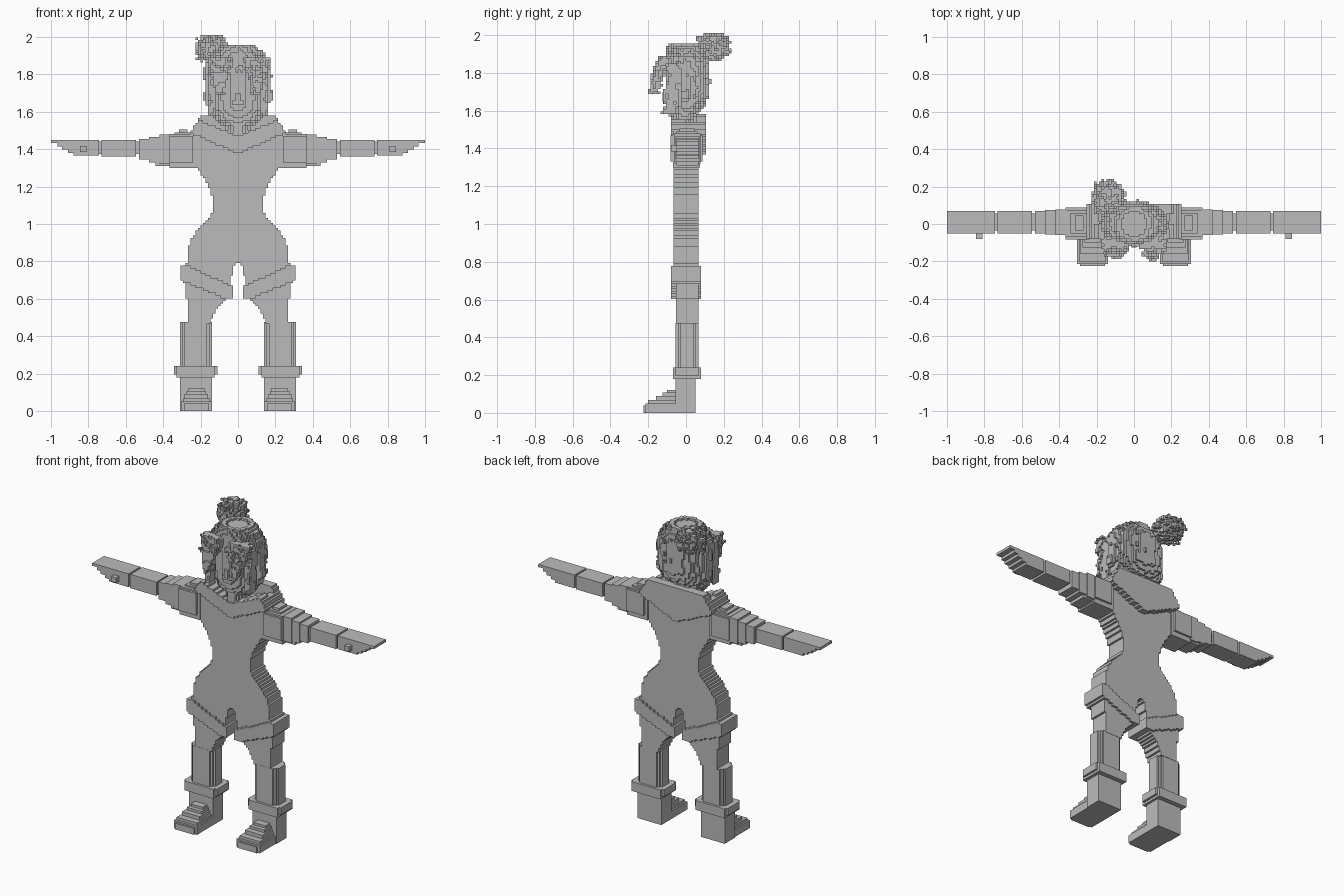
import bpy, bmesh, math
from mathutils import Vector, noise

H = 0.0134  # block size
GREY = bpy.data.materials.new("plain grey")
GREY.diffuse_color = (0.5, 0.5, 0.5, 1)


def finish(name, bm):
    me = bpy.data.meshes.new(name)
    bm.to_mesh(me)
    bm.free()
    me.materials.append(GREY)
    ob = bpy.data.objects.new(name, me)
    bpy.context.collection.objects.link(ob)
    return ob


def curve(pts, t):
    """Linear interpolation through (t, value) pairs."""
    if t <= pts[0][0]:
        return pts[0][1]
    for (a, u), (b, v) in zip(pts, pts[1:]):
        if t <= b:
            return u + (v - u) * (t - a) / (b - a)
    return pts[-1][1]


def blocks(name, lo, hi, inside):
    """Surface of all blocks whose centre satisfies inside(x, y, z)."""
    rng = [range(math.floor(a / H), math.ceil(b / H)) for a, b in zip(lo, hi)]
    cells = {(i, j, k) for i in rng[0] for j in rng[1] for k in rng[2]
             if inside((i + .5) * H, (j + .5) * H, (k + .5) * H)}
    bm, verts = bmesh.new(), {}

    def vert(p):
        if p not in verts:
            verts[p] = bm.verts.new([c * H for c in p])
        return verts[p]

    for c in cells:
        for ax in range(3):
            for s in (0, 1):
                n = list(c)
                n[ax] += 2 * s - 1
                if tuple(n) in cells:
                    continue
                quad = []
                for u, v in ((0, 0), (1, 0), (1, 1), (0, 1)):
                    p = list(c)
                    p[ax] += s
                    p[(ax + 1) % 3] += u
                    p[(ax + 2) % 3] += v
                    quad.append(vert(tuple(p)))
                bm.faces.new(quad if s else quad[::-1])
    return finish(name, bm)


def boxes(name, specs):
    """Joined boxes, each (x0, x1, y0, y1, z0, z1)."""
    bm = bmesh.new()
    for b in specs:
        r = bmesh.ops.create_cube(bm, size=1)
        for v in r["verts"]:
            v.co = Vector([b[2 * i] if v.co[i] < 0 else b[2 * i + 1] for i in range(3)])
    return finish(name, bm)


# ---- torso, hips and thighs
OUTER = [(.48, .27), (.59, .27), (.62, .28), (.78, .275), (.85, .272), (.92, .25), (.97, .215),
         (1.0, .18), (1.05, .145), (1.1, .128), (1.15, .138), (1.2, .155), (1.25, .18),
         (1.3, .225), (1.33, .25), (1.49, .25), (1.53, .235), (1.57, .20)]
INNER = [(.48, .15), (.53, .125), (.56, .10), (.595, .075), (.60, .04), (.66, .04), (.72, .035),
         (.77, .025), (.80, 0), (.81, -1)]


def torso(x, y, z):
    a = abs(x)
    if not curve(INNER, z) < a < curve(OUTER, z):
        return False
    if z < .6 + .4 * (a - .04):
        return -.055 < y < .065
    return -.07 < y < .065 and z < 1.47 + .35 * a


blocks("torso", (-.3, -.08, .48), (.3, .08, 1.57), torso)

# slanted bands around the thighs
blocks("thigh_bands", (-.32, -.08, .58), (.32, .09, .79),
       lambda x, y, z: max(.03, curve(INNER, z) - .01) < abs(x) < .305 and -.075 < y < .085
       and .59 + .4 * (abs(x) - .04) < z < min(.78, .67 + .46 * (abs(x) - .04)))

# raised V collar at the back
blocks("back_collar", (-.26, .05, 1.33), (.26, .11, 1.58),
       lambda x, y, z: abs(x) < curve(OUTER, z) and .05 < y < .105 and z > 1.36 + .45 * abs(x))

# V collar at the front
blocks("front_collar", (-.26, -.085, 1.37), (.26, 0, 1.57),
       lambda x, y, z: abs(x) < curve(OUTER, z) and -.082 < y < 0
       and 1.375 + .45 * abs(x) < z < 1.47 + .4 * abs(x))

blocks("neck", (-.1, -.1, 1.42), (.1, .1, 1.62),
       lambda x, y, z: math.hypot(x, y) < .065 and z > 1.43)

# ---- head, with a narrower face towards the chin
WIDTH = [(1.52, .09), (1.56, .135), (1.6, .15), (1.66, .172), (1.84, .172), (1.88, .16),
         (1.92, .13), (1.95, .09)]
FRONT = [(1.52, .06), (1.56, .09), (1.62, .11), (1.88, .11), (1.95, .09)]
BACK = [(1.52, .03), (1.58, .06), (1.62, .095), (1.70, .12), (1.86, .12), (1.95, .09)]


def head_dist(x, y, z):
    return math.hypot(x / curve(WIDTH, z), y / curve(FRONT if y < 0 else BACK, z))


blocks("head", (-.2, -.15, 1.53), (.2, .15, 1.94),
       lambda x, y, z: 1.53 < z < 1.94 and head_dist(x, y, z) < .94)

# nose
boxes("nose", [(-.013, .013, -.125, -.09, 1.65, 1.70), (-.03, .03, -.118, -.09, 1.635, 1.66)])


def hair(x, y, z):
    d = head_dist(x, y, z)
    ragged = noise.noise(Vector((x * 45, y * 45, z * 14)))
    line = 1.80 + .1 * x if y < -.03 else 1.60 + (-.3 * y if y < .05 else 0)
    return z < 1.95 and z > line + .04 * ragged and .75 < d < 1.03 + .09 * ragged


blocks("hair", (-.2, -.16, 1.56), (.2, .16, 1.96), hair)


# fringe locks falling in front of the face
def fringe(x, y, z):
    ragged = .02 * noise.noise(Vector((x * 50, y * 40, z * 30)))
    mid = curve([(1.70, -.17), (1.76, -.155), (1.82, -.14), (1.88, -.11)], z)
    wide = curve([(1.70, .015), (1.78, .035), (1.88, .07)], z)
    return abs(y - mid) < .024 + ragged and min(abs(x + .10), abs(x - .10)) < wide + ragged


blocks("fringe", (-.18, -.2, 1.69), (.18, -.08, 1.88), fringe)
blocks("side_locks", (-.18, -.14, 1.57), (.18, -.04, 1.84),
       lambda x, y, z: 1.58 < z and .118 < abs(x) < .165 and
       abs(y + .07 + .1 * (1.75 - z)) < .03 + .03 * noise.noise(Vector((x * 40, y * 40, z * 20))))


# ragged bun on one side of the crown
def bun(x, y, z):
    p = Vector(((x + .14) / .085, (y - .145) / .085, (z - 1.94) / .072))
    return p.length < 1 + .4 * noise.noise(Vector((x * 60, y * 60, z * 60)))


blocks("bun", (-.225, .05, 1.87), (-.05, .23, 2.0), bun)
boxes("bun_tie", [(-.12, -.07, .05, .11, 1.87, 1.93)])

# ---- limbs, mirrored
for s, side in ((-1, "right"), (1, "left")):
    def mirrored(name, specs):
        boxes(f"{side}_{name}", [(min(s * b[0], s * b[1]), max(s * b[0], s * b[1]), *b[2:])
                                 for b in specs])

    # puffed shoulder in steps
    mirrored("shoulder", [(.22, .365, -.07, .075, 1.30, 1.48), (.24, .365, -.083, .088, 1.33, 1.47),
                          (.255, .34, -.05, .06, 1.47, 1.49), (.27, .315, -.035, .045, 1.48, 1.505)])
    # stepped sleeve
    mirrored("sleeve", [(.36, .42, -.06, .078, 1.32, 1.478), (.42, .475, -.055, .074, 1.33, 1.465),
                        (.475, .53, -.05, .07, 1.345, 1.455), (.36, .44, -.05, .065, 1.31, 1.34)])
    mirrored("wrist_joints", [(.52, .56, -.035, .055, 1.375, 1.44),
                              (.725, .75, -.035, .055, 1.375, 1.44)])
    mirrored("forearm", [(.545, .73, -.05, .07, 1.362, 1.45)])
    # hand tapering from below to the fingertips
    mirrored("hand", [(.742, .88, -.05, .07, 1.365, 1.45), (.87, .91, -.05, .07, 1.38, 1.45),
                      (.90, .94, -.05, .07, 1.397, 1.45), (.93, .965, -.05, .07, 1.415, 1.45),
                      (.96, 1.0, -.05, .07, 1.433, 1.45)])
    mirrored("thumb", [(.81, .845, -.08, -.04, 1.385, 1.417)])

    # shin with stepped corners
    mirrored("shin", [(.14, .31, -.03, .04, .2, .475), (.165, .285, -.055, .065, .2, .475),
                      (.152, .298, -.043, .053, .2, .475), (.17, .26, -.04, .05, .46, .52)])
    # ankle cuff
    mirrored("ankle_cuff", [(.11, .342, -.055, .065, .195, .24),
                            (.125, .33, -.07, .08, .18, .24)])
    # boot and stepped toe
    mirrored("boot", [(.14, .31, -.055, .05, 0, .2)])
    mirrored("toe", [(.14, .305, -.215, 0, 0, .05), (.155, .29, -.225, 0, 0, .04),
                     (.15, .295, -.20, 0, .04, .067), (.16, .285, -.16, 0, .06, .09),
                     (.17, .275, -.125, 0, .08, .107), (.18, .265, -.10, 0, .1, .122)])
